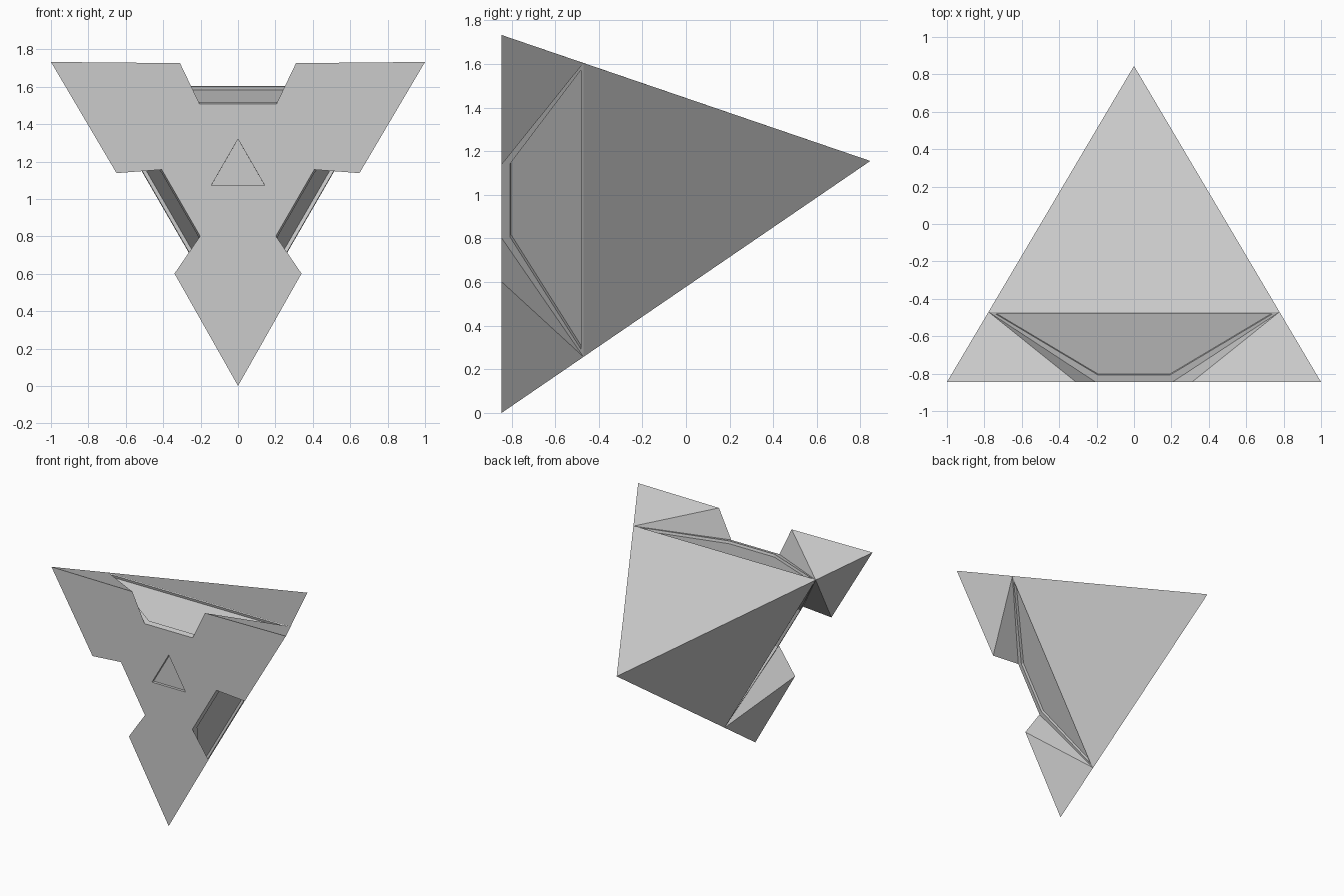
import bpy, bmesh
from math import radians
from mathutils import Matrix, Vector

if "Cube" in bpy.data.objects:
    bpy.data.objects.remove(bpy.data.objects["Cube"])

FRONT, BACK, CZ = -0.845, 0.845, 1.155   # front plane, apex, centre height

bm = bmesh.new()


def ring(x, y, dz):
    """Three vertices, one per side, turned 120 degrees about the long axis."""
    out = []
    for k in range(3):
        p = Matrix.Rotation(radians(-120 * k), 3, 'Y') @ Vector((x, 0, dz))
        out.append(bm.verts.new((p.x, y, p.z + CZ)))
    return out


# profile points of one side (the top one): right and left of the notch
apex = bm.verts.new((0, BACK, CZ))
tip = ring(1.0, FRONT, 0.5774)           # outer corners of the front
edge = ring(0.778, -0.47, 0.449)         # where the notch meets the long edges
notch_r, notch_l = ring(0.31, FRONT, 0.571), ring(-0.31, FRONT, 0.571)
floor_r, floor_l = ring(0.205, FRONT, 0.352), ring(-0.205, FRONT, 0.352)
emblem = ring(0, FRONT, 0.165)           # small central triangle

panels = [bm.faces.new(emblem)]
for k in range(3):
    p = (k - 1) % 3                      # each tip is shared by two sides
    n = (k + 1) % 3
    # the left corner of side k is one of the three shared tips
    left = min(range(3), key=lambda i: (tip[i].co - notch_l[k].co).length)
    nb = p if left == p else n           # neighbouring side across that tip
    # long back face, corner facets and notch walls
    bm.faces.new((edge[left], edge[k], apex))
    bm.faces.new((tip[k], edge[k], notch_r[k]))
    bm.faces.new((tip[left], notch_l[k], edge[left]))
    bm.faces.new((notch_r[k], edge[k], floor_r[k]))
    bm.faces.new((notch_l[k], floor_l[k], edge[left]))
    # sloped notch floor
    panels.append(bm.faces.new((edge[k], edge[left], floor_l[k], floor_r[k])))
    # front plate
    bm.faces.new((emblem[k], floor_r[k], floor_l[k]))
    bm.faces.new((emblem[k], floor_l[k], notch_l[k], tip[left],
                  notch_r[nb], floor_r[nb], emblem[nb]))

bmesh.ops.recalc_face_normals(bm, faces=bm.faces[:])

# recessed panels in the notch floors, and the recessed front triangle
bmesh.ops.inset_individual(bm, faces=panels[1:], thickness=0.041)
bmesh.ops.inset_individual(bm, faces=panels, thickness=0.0005, depth=-0.02)

mesh = bpy.data.meshes.new("notched_pyramid")
bm.to_mesh(mesh)
bm.free()
bpy.context.collection.objects.link(bpy.data.objects.new("notched_pyramid", mesh))
